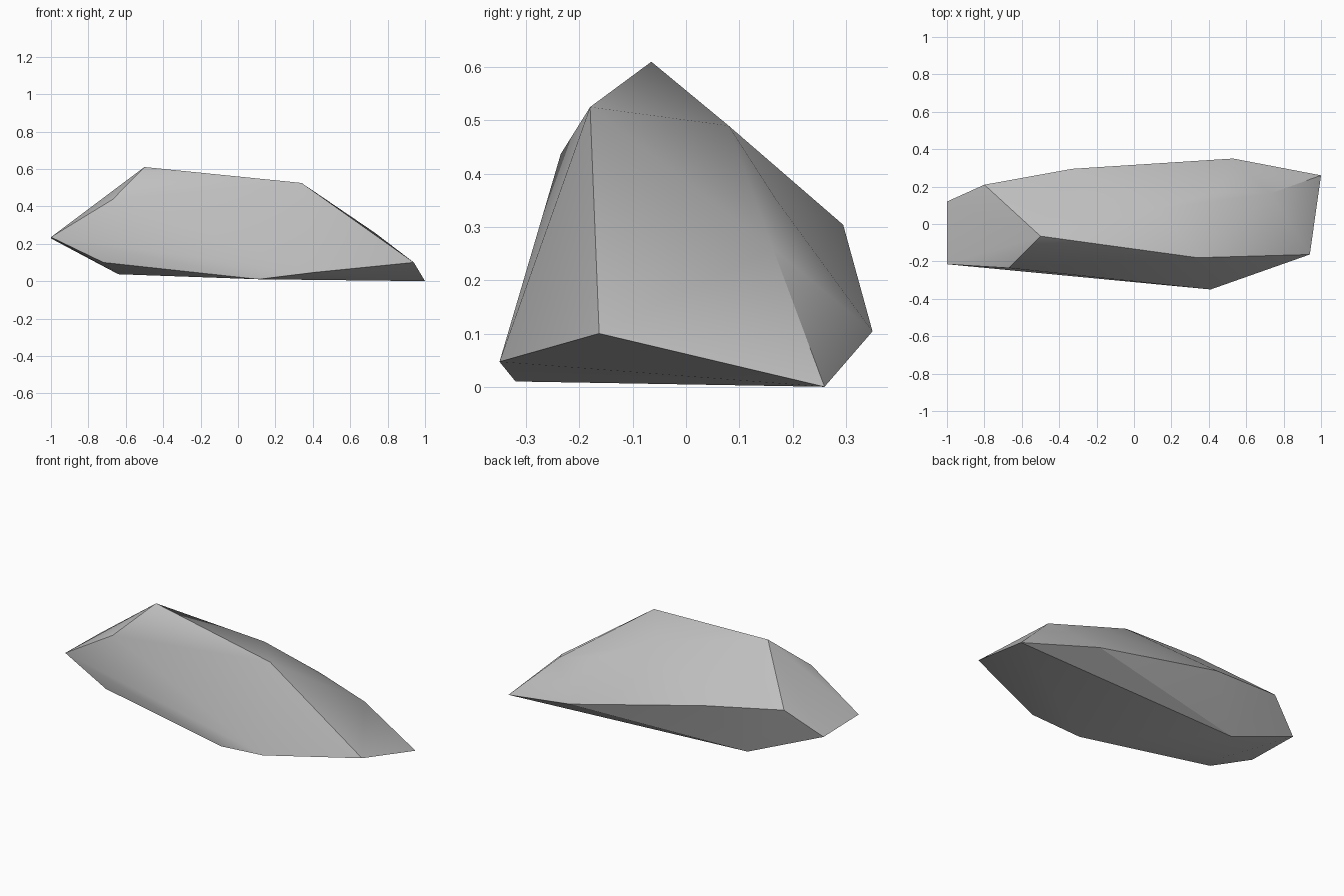
import bpy, bmesh, math

if "Cube" in bpy.data.objects:
    bpy.data.objects.remove(bpy.data.objects["Cube"])

# Corner points of the faceted boulder; its skin is their convex hull
CORNERS = [
    # upper ridge
    (-0.50, -0.065, 0.61), (0.34, -0.18, 0.525), (0.12, 0.08, 0.49),
    # left end
    (-0.67, -0.235, 0.437), (-1.0, -0.215, 0.235), (-1.0, 0.12, 0.228),
    (-0.80, 0.21, 0.37),
    # back side
    (-0.33, 0.295, 0.304), (0.53, 0.35, 0.104), (0.43, 0.17, 0.35),
    (0.73, 0.163, 0.26),
    # right end
    (0.94, -0.163, 0.10), (1.0, 0.26, 0.0),
    # underside
    (0.41, -0.35, 0.047), (0.11, -0.32, 0.01), (-0.72, -0.23, 0.10),
    (-0.64, -0.05, 0.037), (-0.53, 0.17, 0.033),
]

bm = bmesh.new()
for p in CORNERS:
    bm.verts.new(p)
bmesh.ops.convex_hull(bm, input=bm.verts[:])
loose = [v for v in bm.verts if not v.link_faces]
if loose:
    bmesh.ops.delete(bm, geom=loose, context='VERTS')
bmesh.ops.recalc_face_normals(bm, faces=bm.faces[:])

mesh = bpy.data.meshes.new("boulder")
bm.to_mesh(mesh)
bm.free()
rock = bpy.data.objects.new("boulder", mesh)
bpy.context.collection.objects.link(rock)

# Plain grey stone
stone = bpy.data.materials.new("grey stone")
stone.diffuse_color = (0.53, 0.53, 0.53, 1)
stone.use_nodes = True
stone.node_tree.nodes["Principled BSDF"].inputs["Base Color"].default_value = stone.diffuse_color
mesh.materials.append(stone)

# Soft shading across shallow folds, crisp at sharp edges
bpy.context.view_layer.objects.active = rock
rock.select_set(True)
bpy.ops.object.shade_smooth_by_angle(angle=math.radians(30))
